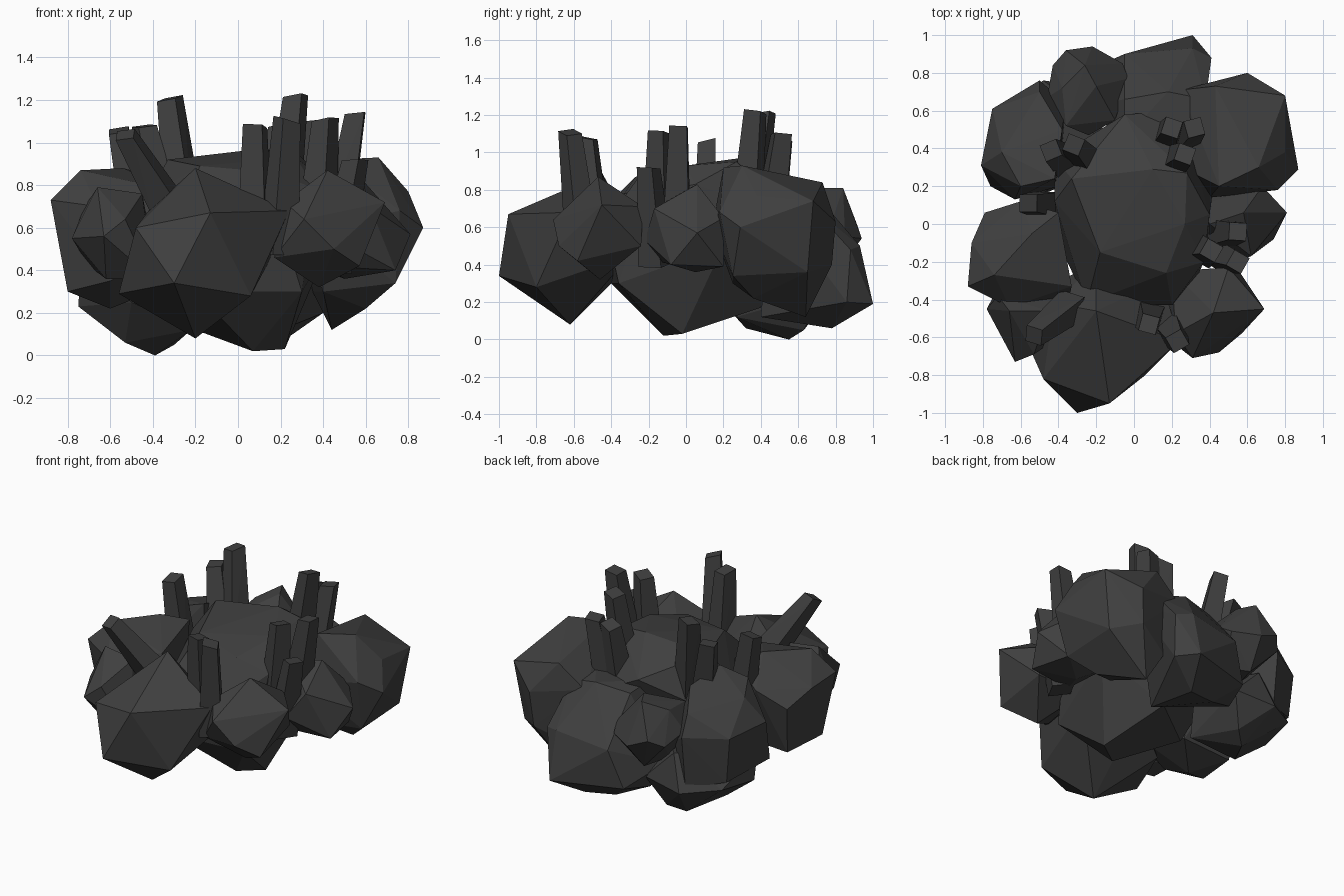
import bpy, bmesh, math
from mathutils import Vector

dark = bpy.data.materials.new("dark_stone")
dark.diffuse_color = (0.05, 0.05, 0.05, 1)


def hull(name, pts):
    """Faceted stone wrapped round a few corner points."""
    bm = bmesh.new()
    for p in pts:
        bm.verts.new(p)
    bmesh.ops.convex_hull(bm, input=bm.verts)
    bmesh.ops.delete(bm, geom=[v for v in bm.verts if not v.link_faces], context='VERTS')
    bmesh.ops.recalc_face_normals(bm, faces=bm.faces)
    me = bpy.data.meshes.new(name)
    bm.to_mesh(me)
    bm.free()
    me.materials.append(dark)
    ob = bpy.data.objects.new(name, me)
    bpy.context.collection.objects.link(ob)
    return ob


def crystal(name, base, tip, spin, w):
    """Square shard that narrows to a slanted tip."""
    b, t = Vector(base), Vector(tip)
    q = (t - b).to_track_quat('Z', 'Y')
    pts = []
    for k in range(4):
        a = math.radians(spin + 45 + 90 * k)
        d = q @ Vector((math.cos(a), math.sin(a), 0))
        pts.append(b + d * w * 1.5)
        pts.append(t + d * w + Vector((0, 0, (-.015, .01, .01, -.015)[k])))
    hull(name, pts)


# Central boulder with a broad flat crown
hull("central_boulder", [
    (-.33, .24, .92), (.10, .29, .97), (.28, .27, .95), (.27, .0, .93), (.17, -.26, .86), (-.18, -.15, .89),
    (.40, .05, .83), (.37, -.2, .78), (-.42, .12, .75), (.20, -.43, .62), (-.25, -.42, .62), (-.05, .58, .80),
    (.25, .60, .65), (-.42, .35, .60), (.42, .2, .5), (-.4, -.1, .4), (-.2, -.4, .3), (.3, -.36, .3),
    (.07, -.12, .02), (.22, -.02, .03), (.10, .4, .17), (-.2, .2, .12)])

# Sharp boulders round the front and right rim
hull("front_boulder", [
    (-.20, -.46, .88), (-.48, -.82, .60), (-.56, -.64, .29), (-.30, -1, .34), (-.13, -.95, .67), (.06, -.80, .28),
    (.24, -.62, .68), (-.20, -.62, .08), (.15, -.3, .45), (-.2, -.2, .5), (-.42, -.42, .68), (-.48, -.35, .35)])
hull("front_right_boulder", [
    (.69, -.45, .72), (.42, -.47, .87), (.31, -.71, .64), (.45, -.68, .50), (.57, -.58, .42), (.38, -.46, .32),
    (.17, -.60, .46), (.22, -.58, .72), (.50, -.23, .71), (.55, -.24, .50), (.2, -.25, .5)])
hull("right_boulder", [
    (.58, .06, .83), (.68, .20, .65), (.81, .06, .57), (.74, -.08, .40), (.62, -.17, .70), (.50, -.22, .53),
    (.50, .05, .36), (.68, .20, .39), (.35, .10, .60), (.40, .20, .40), (.40, -.15, .42), (.40, .0, .80)])
hull("front_left_boulder", [
    (-.66, -.46, .79), (-.45, -.46, .76), (-.78, -.45, .55), (-.63, -.73, .56), (-.53, -.69, .64),
    (-.62, -.55, .36), (-.40, -.60, .36), (-.72, -.38, .70), (-.70, -.30, .42), (-.40, -.30, .50)])

# Large boulder at the back right
hull("back_right_boulder", [
    (.66, .30, .93), (.45, .20, .92), (.43, .73, .84), (.60, .80, .63), (.80, .68, .74), (.87, .29, .60),
    (.74, .25, .34), (.74, .65, .36), (.44, .64, .12), (.35, .70, .30), (.25, .71, .70), (.25, .30, .70),
    (.40, .14, .60), (.76, .18, .68), (.40, .25, .30), (.58, .78, .40), (.80, .38, .77), (.6, .36, .22)])

# Fuller boulders on the left and back
hull("left_boulder", [
    (-.88, -.33, .73), (-.86, -.10, .70), (-.80, -.30, .30), (-.79, .06, .60), (-.60, .12, .70), (-.54, -.05, .88),
    (-.40, .06, .84), (-.33, -.33, .78), (-.66, -.44, .70), (-.60, -.43, .35), (-.75, .0, .28), (-.60, -.2, .22),
    (-.40, 0, .3), (-.74, -.27, .87), (-.35, -.42, .5)])
hull("back_left_boulder", [
    (-.50, .76, .60), (-.75, .61, .60), (-.81, .31, .62), (-.76, .20, .32), (-.63, .13, .60), (-.60, .20, .82),
    (-.38, .50, .82), (-.36, .64, .50), (-.42, .24, .87), (-.72, .60, .30), (-.50, .72, .25), (-.4, .2, .3),
    (-.50, .70, .74), (-.70, .38, .78)])
hull("small_back_boulder", [
    (-.26, .84, .81), (-.20, .73, .81), (-.22, .94, .54), (-.36, .92, .60), (-.43, .84, .55), (-.46, .67, .60),
    (-.36, .52, .72), (-.24, .47, .65), (-.10, .55, .70), (-.03, .77, .60), (-.06, .85, .55), (-.25, .80, .36),
    (-.30, .60, .36), (-.12, .70, .38), (-.38, .72, .74)])

# Back slab leans outward at the foot
hull("back_boulder", [
    (.31, .93, .5), (.41, .88, .48), (.31, 1.0, .19), (-.05, .90, .45), (-.14, .86, .2), (.40, .86, .2),
    (.20, .78, .06), (.0, .74, .08), (.38, .66, .72), (.18, .70, .77), (-.05, .66, .74), (-.05, .45, .75),
    (.35, .45, .75), (.2, .4, .12), (-.28, .62, .32), (-.20, .66, .16)])
# Low boulder beneath the back left
hull("lower_left_boulder", [
    (-.75, .35, .23), (-.53, .32, .06), (-.39, .55, 0), (-.30, .63, .05), (-.22, .27, .12), (-.70, .62, .25),
    (-.48, .76, .22), (-.2, .72, .25), (-.74, .3, .4), (-.4, .7, .45), (-.15, .4, .4), (-.5, .15, .25)])

# Crystal shards: base, tip, spin
shards = [
    ((-.25, .33, .65), (-.32, .42, 1.21), 30), ((-.35, .32, .65), (-.44, .39, 1.08), 60),
    ((-.45, .10, .40), (-.56, .11, 1.06), 5), ((-.33, -.43, .70), (-.53, -.59, 1.04), 40),
    ((.08, -.48, .50), (.08, -.53, 1.08), 75), ((.19, -.55, .48), (.23, -.62, 1.11), 0),
    ((.46, -.05, .60), (.55, -.04, 1.14), 80), ((.37, -.14, .60), (.41, -.14, 1.11), 60),
    ((.44, -.16, .40), (.55, -.20, .92), 80), ((.17, .44, .60), (.20, .51, 1.08), 5),
    ((.20, .32, .60), (.27, .37, 1.22), 35), ((.25, .44, .60), (.32, .51, 1.10), 60)]
for i, (b, t, s) in enumerate(shards):
    crystal(f"crystal_{i + 1}", b, t, s, .066)
